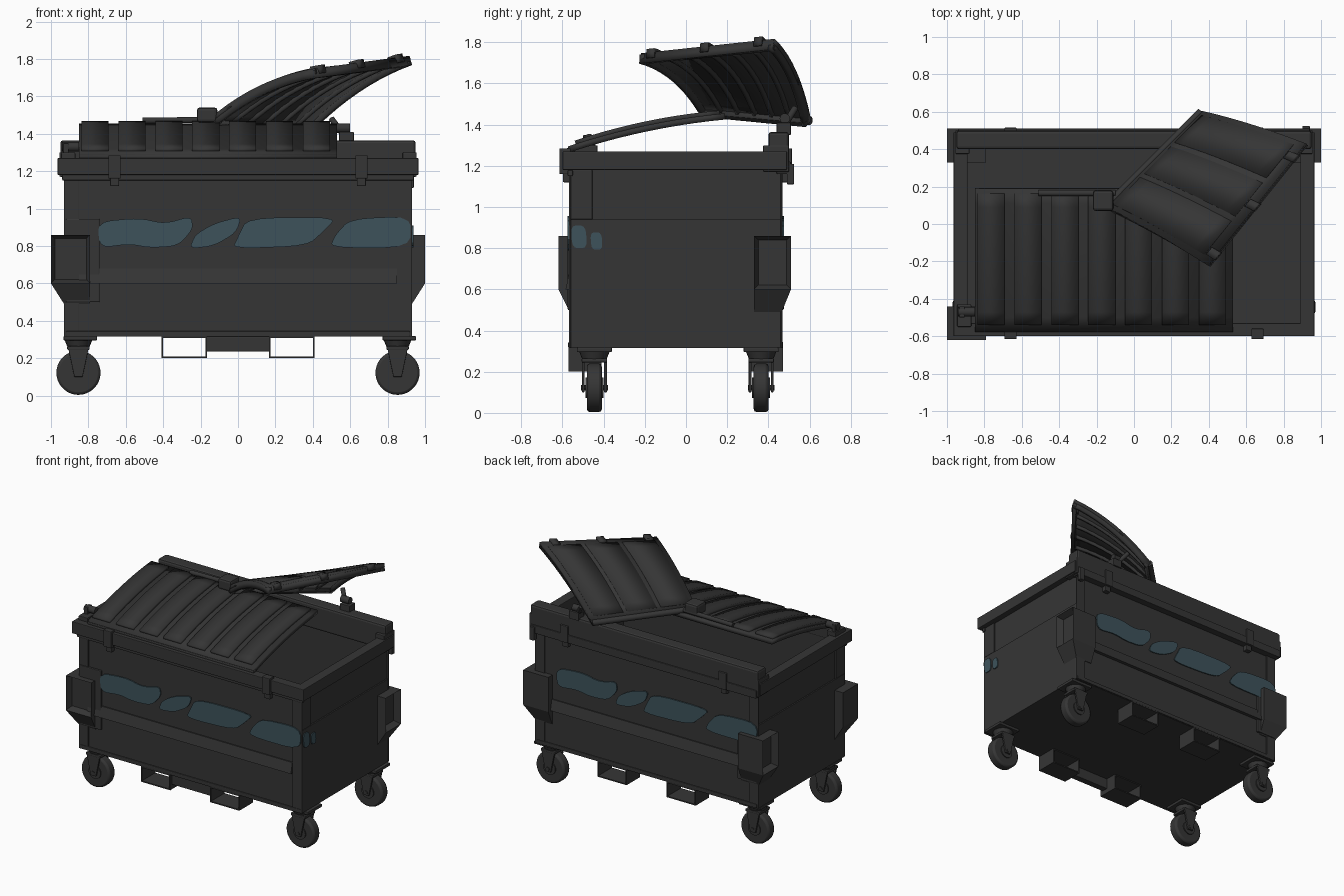
import bpy, bmesh, math
from mathutils import Vector, Matrix

if "Cube" in bpy.data.objects:
    bpy.data.objects.remove(bpy.data.objects["Cube"], do_unlink=True)


def material(name, color):
    m = bpy.data.materials.new(name)
    m.use_nodes = True
    m.diffuse_color = (*color, 1)
    m.node_tree.nodes["Principled BSDF"].inputs["Base Color"].default_value = (*color, 1)
    return m


STEEL = material("dark grey steel", (0.036, 0.036, 0.036))
PAINT = material("faded blue paint", (0.047, 0.086, 0.105))


def finish(bm, name, mat=STEEL, bevel=0, thick=0, offset=0, smooth=False):
    bmesh.ops.recalc_face_normals(bm, faces=bm.faces)
    mesh = bpy.data.meshes.new(name)
    bm.to_mesh(mesh)
    bm.free()
    mesh.materials.append(mat)
    ob = bpy.data.objects.new(name, mesh)
    bpy.context.collection.objects.link(ob)
    if thick:
        mod = ob.modifiers.new("thickness", 'SOLIDIFY')
        mod.thickness, mod.offset = thick, offset
    if bevel:
        mod = ob.modifiers.new("soft edge", 'BEVEL')
        mod.width, mod.segments, mod.limit_method = bevel, 2, 'ANGLE'
    if smooth:
        bpy.ops.object.select_all(action='DESELECT')
        ob.select_set(True)
        bpy.context.view_layer.objects.active = ob
        bpy.ops.object.shade_smooth_by_angle(angle=math.radians(35))
    return ob


def cube(lo, hi):
    lo, hi = Vector(lo), Vector(hi)
    bm = bmesh.new()
    bmesh.ops.create_cube(bm, size=1)
    for v in bm.verts:
        v.co = (lo + hi) / 2 + v.co * (hi - lo)
    return bm


def box(name, x, y, z, bevel=0.005):
    return finish(cube(*zip(sorted(x), sorted(y), sorted(z))), name, bevel=bevel)


def rod(name, a, b, r, r2=None, sides=20, bevel=0):
    a, b = Vector(a), Vector(b)
    bm = bmesh.new()
    turn = (b - a).to_track_quat('Z', 'Y').to_matrix().to_4x4()
    bmesh.ops.create_cone(bm, cap_ends=True, segments=sides, radius1=r, radius2=r2 or r,
                          depth=(b - a).length, matrix=Matrix.Translation((a + b) / 2) @ turn)
    return finish(bm, name, bevel=bevel, smooth=True)


def patch(name, corners, us, vs, bulge, lift=0, thick=0.03):
    """Curved sheet: u runs along the hinge edge, v from hinge to free edge."""
    a, b, c, d = map(Vector, corners)
    normal = (d - a).cross(b - a).normalized()
    bm, rows, n = bmesh.new(), [], 10
    for j in range(n + 1):
        v = vs[0] + (vs[1] - vs[0]) * j / n
        row = []
        for u in us:
            p = a.lerp(b, u).lerp(d.lerp(c, u), v)
            row.append(bm.verts.new(p + normal * (bulge * 4 * v * (1 - v) + lift)))
        rows.append(row)
    for r, s in zip(rows, rows[1:]):
        bm.faces.new((r[0], r[1], s[1], s[0]))
    return finish(bm, name, thick=thick, smooth=True)


def rounded(pts):
    for _ in range(2):
        cut = []
        for p, q in zip(pts, pts[1:] + pts[:1]):
            p, q = Vector(p), Vector(q)
            cut += [p.lerp(q, 0.2), p.lerp(q, 0.8)]
        pts = cut
    return pts


def paint_patch(name, pts, place):
    bm = bmesh.new()
    bm.faces.new([bm.verts.new(place(*p)) for p in rounded(pts)])
    finish(bm, name, PAINT, thick=0.008)


MID = -0.05                        # middle of the tub in y
FRONT, BACK, SIDE = -0.56, 0.46, 0.92

# Open-topped tub
tub = cube((-SIDE, FRONT, 0.315), (SIDE, BACK, 1.25))
bmesh.ops.delete(tub, geom=[max(tub.faces, key=lambda f: f.calc_center_median().z)],
                 context='FACES')
finish(tub, "tub", thick=0.03, offset=-1)

# Rim, raised back beam and stiffening bands
for s, e in ((-1, "right"), (1, "left")):
    box(f"rim_{e}", (s * 0.89, s * 0.965), (-0.6, 0.49), (1.18, 1.27))
    box(f"side_panel_{e}", (s * 0.91, s * 0.93), (FRONT, BACK), (0.315, 0.94), 0.003)
    box(f"side_upper_edge_{e}", (s * 0.91, s * 0.93), (FRONT, -0.455), (0.94, 1.18), 0.003)
    box(f"beam_end_{e}", (s * 0.88, s * 0.955), (0.375, 0.5), (1.17, 1.3))
box("rim_front", (-0.965, 0.965), (-0.6, -0.53), (1.18, 1.27))
box("rim_front_lip", (-0.94, 0.94), (-0.575, -0.55), (1.15, 1.18))
box("back_beam", (-0.95, 0.95), (0.4, 0.5), (1.18, 1.365), 0.015)
box("back_beam_foot", (-0.94, 0.94), (0.44, 0.51), (1.16, 1.22))

for s, e in ((-1, "front"), (1, "back")):
    wall = MID + s * 0.51
    # Long folded rib
    rib = cube((-0.85, min(wall, wall + s * 0.025), 0.6), (0.85, max(wall, wall + s * 0.025), 0.68))
    for v in rib.verts:
        if v.co.z > 0.65 and abs(v.co.y - wall) > 0.01:
            v.co.y = wall + s * 0.008
    finish(rib, f"rib_{e}")
    box(f"bottom_lip_{e}", (-SIDE, SIDE), (wall, wall + s * 0.012), (0.315, 0.345))
    for t in (-1, 1):
        box(f"corner_post_{e}", (t * 0.85, t * 0.93), (wall, wall + s * 0.008), (0.315, 1.17), 0.002)
        # Rim latches
        box(f"latch_{e}", (t * 0.66 - 0.033, t * 0.66 + 0.033), (wall, wall + s * 0.055), (1.16, 1.285))
        box(f"latch_tongue_{e}", (t * 0.66 - 0.024, t * 0.66 + 0.024), (wall, wall + s * 0.038), (1.12, 1.17))
        # Lower fork sleeves, open front to back
        sleeve = cube((t * 0.288 - 0.122, wall - s * 0.07 - 0.08, 0.2),
                      (t * 0.288 + 0.122, wall - s * 0.07 + 0.08, 0.317))
        ends = [f for f in sleeve.faces if abs(f.normal.y) > 0.9]
        bmesh.ops.delete(sleeve, geom=ends, context='FACES')
        finish(sleeve, f"fork_sleeve_{e}", thick=0.012, offset=-1)
box("sleeve_bar", (-0.17, 0.17), (-0.55, -0.5), (0.235, 0.317))


# Lifting pockets on three corners, tapered underneath
def lifting_pocket(name, sx, sy, recess):
    outer = 0.51 if sy > 0 else -0.62
    bm = cube((min(sx * 0.79, sx), min(outer, outer - sy * 0.18), 0.6),
              (max(sx * 0.79, sx), max(outer, outer - sy * 0.18), 0.86))
    low = [f for f in bm.faces if f.normal.z < -0.9]
    taper = bmesh.ops.extrude_face_region(bm, geom=low)
    bmesh.ops.delete(bm, geom=low, context='FACES')
    for v in taper["geom"]:
        if isinstance(v, bmesh.types.BMVert):
            v.co.z = 0.49
            v.co.x = sx * min(abs(v.co.x), 0.93)
            if abs(v.co.y - outer) < 0.01:
                v.co.y = MID + sy * 0.515
    bm.normal_update()
    hole = [f for f in bm.faces if f.normal.dot(recess) > 0.99]
    bmesh.ops.inset_individual(bm, faces=hole, thickness=0.03, depth=-0.045)
    finish(bm, name)


lifting_pocket("lifting_pocket_front", -1, -1, Vector((0, -1, 0)))
lifting_pocket("lifting_pocket_back_left", 1, 1, Vector((1, 0, 0)))
lifting_pocket("lifting_pocket_back_right", -1, 1, Vector((-1, 0, 0)))
box("pocket_plate_front", (-0.92, -0.74), (-0.575, -0.55), (0.5, 0.945))
box("pocket_plate_back", (-0.92, -0.76), (0.45, 0.475), (0.5, 0.9))

# Swivel casters
for x in (-0.853, 0.853):
    for y in (-0.445, 0.365):
        hub = Vector((x, y, 0.122))
        across = Vector((0, 1, 0))
        rod("wheel", hub - across * 0.036, hub + across * 0.036, 0.118, sides=36, bevel=0.014)
        rod("wheel_hub", hub - across * 0.044, hub + across * 0.044, 0.05, sides=24)
        rod("axle", hub - across * 0.065, hub + across * 0.065, 0.014, sides=10)
        box("caster_plate", (x - 0.08, x + 0.1), (y - 0.085, y + 0.085), (0.295, 0.318))
        rod("caster_swivel", (x, y, 0.25), (x, y, 0.3), 0.055, 0.075)
        box("fork_crown", (x - 0.06, x + 0.06), (y - 0.062, y + 0.062), (0.245, 0.265))
        for s in (-1, 1):
            leg = cube((x - 0.055, y + s * 0.054 - 0.007, 0.1), (x + 0.055, y + s * 0.054 + 0.007, 0.255))
            for v in leg.verts:
                if v.co.z < 0.2:
                    v.co.x = x + (v.co.x - x) * 0.4
            finish(leg, "fork_leg", bevel=0.003)

# Closed lid with raised pads
closed = [(-0.85, 0.19, 1.44), (0.53, 0.19, 1.44), (0.53, -0.57, 1.28), (-0.85, -0.57, 1.28)]
patch("closed_lid", closed, (0, 1), (0, 1), 0.022, thick=0.03)
for i in range(7):
    u = 0.01 + i / 7
    patch("closed_lid_pad", closed, (u, u + 0.105), (0.03, 0.95), 0.025, 0.018, 0.026)
patch("closed_lid_lip", closed, (0, 1), (0.965, 1.005), 0.022, -0.012, 0.04)
rod("closed_lid_rod", (-0.51, 0.165, 1.47), (-0.1, 0.165, 1.475), 0.016)
box("lid_rod_block", (-0.22, -0.11), (0.07, 0.18), (1.46, 1.54), 0.015)

# Open lid, twisted off its hinge
opened = [(-0.15, 0.09, 1.47), (0.36, 0.6, 1.42), (0.92, 0.43, 1.805), (0.4, -0.22, 1.735)]
patch("open_lid", opened, (0, 1), (0, 1), 0.045, thick=0.025)
for u in (0.04, 0.36, 0.68):
    patch("open_lid_panel", opened, (u, u + 0.28), (0.05, 0.93), 0.045, 0.014, 0.01)
for u in (0.18, 0.34, 0.5, 0.66, 0.82):
    patch("open_lid_rib", opened, (u, u + 0.025), (0.05, 0.95), 0.045, -0.018, 0.025)
for u in (0, 0.965):
    patch("open_lid_side_flange", opened, (u, u + 0.035), (0, 1), 0.045, -0.018, 0.045)
for v in (0, 0.96):
    patch("open_lid_end_flange", opened, (0, 1), (v, v + 0.04), 0.045, -0.018, 0.045)
for u in (0.05, 0.45, 0.85):
    patch("open_lid_tab", opened, (u, u + 0.06), (0.94, 1.02), 0.045, 0.005, 0.045)
rod("open_lid_rod", opened[0], opened[1], 0.022)

# Loose hinge pieces
box("hinge_bracket", (0.54, 0.62), (0.44, 0.51), (1.35, 1.41))
rod("hinge_pin", (0.53, 0.48, 1.43), (0.6, 0.48, 1.43), 0.025)
rod("hinge_link", (0.56, 0.48, 1.4), (0.5, 0.53, 1.48), 0.016)
box("front_hook", (-0.945, -0.87), (-0.55, -0.43), (1.26, 1.3))
rod("front_hook_pin", (-0.94, -0.47, 1.33), (-0.85, -0.47, 1.33), 0.025)
box("hook_post", (-0.935, -0.905), (-0.5, -0.44), (1.29, 1.35))
box("beam_hook", (0.9, 0.94), (0.49, 0.525), (1.11, 1.21))

# Worn paint marks on both long walls, wrapping one corner
marks = [
    [(-0.75, 0.93), (-0.53, 0.95), (-0.39, 0.92), (-0.25, 0.96), (-0.24, 0.89),
     (-0.32, 0.8), (-0.47, 0.79), (-0.58, 0.81), (-0.74, 0.79)],
    [(-0.13, 0.92), (0.02, 0.96), (-0.01, 0.87), (-0.13, 0.8), (-0.26, 0.785), (-0.23, 0.86)],
    [(0.05, 0.95), (0.53, 0.955), (0.46, 0.88), (0.37, 0.8), (-0.03, 0.785), (0, 0.85)],
    [(0.6, 0.945), (0.925, 0.96), (0.92, 0.79), (0.49, 0.79), (0.52, 0.86)],
]
for pts in marks:
    paint_patch("paint_mark_front", pts, lambda x, z: (x, FRONT - 0.012, z))
    paint_patch("paint_mark_back", pts, lambda x, z: (-x, BACK + 0.012, z))
for y, z, w, h in ((-0.52, 0.855, 0.04, 0.055), (-0.435, 0.835, 0.03, 0.042)):
    diamond = [(y - w, z + h), (y + w * 0.8, z + h), (y + w, z - h), (y - w * 0.8, z - h)]
    paint_patch("paint_mark_side", diamond, lambda p, q: (SIDE + 0.013, p, q))
